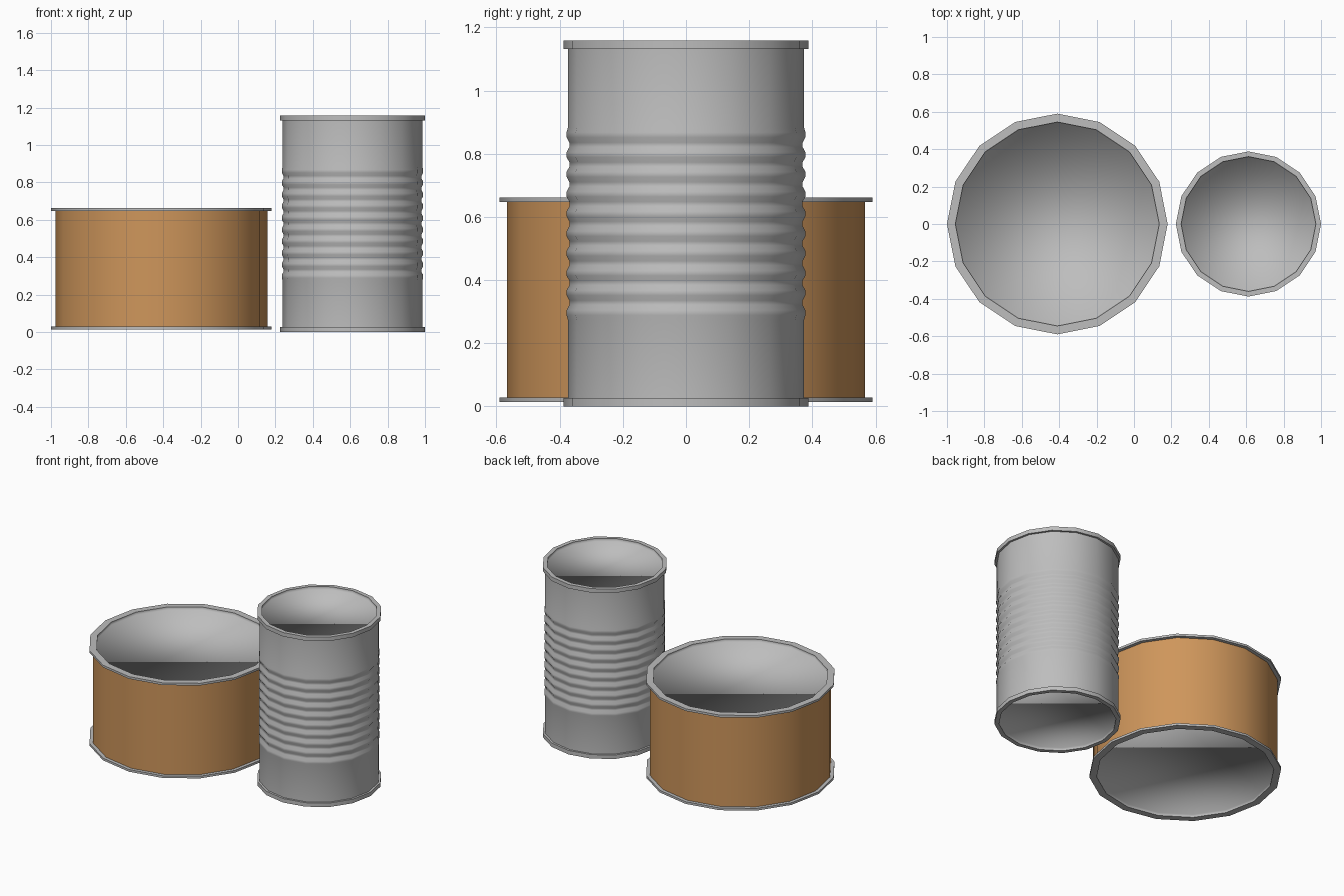
import bpy, bmesh, math

if "Cube" in bpy.data.objects:
    bpy.data.objects.remove(bpy.data.objects["Cube"])

SIDES = 16


def material(name, rgb):
    m = bpy.data.materials.new(name)
    m.diffuse_color = (*rgb, 1.0)
    m.use_nodes = True
    m.node_tree.nodes["Principled BSDF"].inputs["Base Color"].default_value = m.diffuse_color
    return m


grey = material("tin_grey", (0.51, 0.51, 0.51))
brown = material("label_brown", (0.62, 0.305, 0.105))


def lathe(name, strips, x, mat, cap=False, z_mirror=None):
    """Revolve each (radius, z) strip; separate strips keep hard edges between them."""
    bm = bmesh.new()
    for strip in strips:
        rings = []
        for r, z in strip:
            if z_mirror is not None:
                z = z_mirror - z
            rings.append([bm.verts.new((r * math.cos(math.tau * i / SIDES),
                                        r * math.sin(math.tau * i / SIDES), z))
                          for i in range(SIDES)])
        for a, b in zip(rings, rings[1:]):
            for i in range(SIDES):
                j = (i + 1) % SIDES
                bm.faces.new((a[i], a[j], b[j], b[i]))
    if cap:
        bm.faces.new(rings[-1])
    if z_mirror is not None:
        bmesh.ops.reverse_faces(bm, faces=bm.faces[:])
    for f in bm.faces:
        f.smooth = True
    me = bpy.data.meshes.new(name)
    bm.to_mesh(me)
    bm.free()
    me.materials.append(mat)
    ob = bpy.data.objects.new(name, me)
    ob.location.x = x
    bpy.context.collection.objects.link(ob)
    return ob


def rims(name, x, r_body, r_out, r_in, z0, z1, thick, depth):
    """Top and bottom rim, each with a recessed lid blended softly into its wall."""
    zt = z1 - thick
    strips = [[(r_body - 0.005, zt), (r_out, zt)],
              [(r_out, zt), (r_out, z1)],
              [(r_out, z1), (r_in, z1)],
              [(r_in, z1), (r_in, z1 - depth)]]
    lathe(name + "_top_rim", strips, x, grey, cap=True)
    lathe(name + "_bottom_rim", strips, x, grey, cap=True, z_mirror=z0 + z1)


# short wide can with a brown label
lathe("short_can_label", [[(0.567, 0.025), (0.567, 0.65)]], -0.41, brown)
rims("short_can", -0.41, 0.567, 0.59, 0.545, 0.014, 0.662, 0.015, 0.02)

# tall can with ten shallow ridges
profile = [(0.374, 0.025), (0.374, 0.275)]
step = 0.0625
for k in range(10):
    z = 0.297 + k * step
    profile += [(0.378, z - 0.008), (0.378, z + 0.008)]
    if k < 9:
        profile += [(0.369, z + step / 2 - 0.007), (0.369, z + step / 2 + 0.007)]
profile += [(0.374, 0.882), (0.374, 1.135)]
lathe("tall_can_body", [profile], 0.612, grey)
rims("tall_can", 0.612, 0.374, 0.388, 0.36, 0.0, 1.158, 0.027, 0.02)
